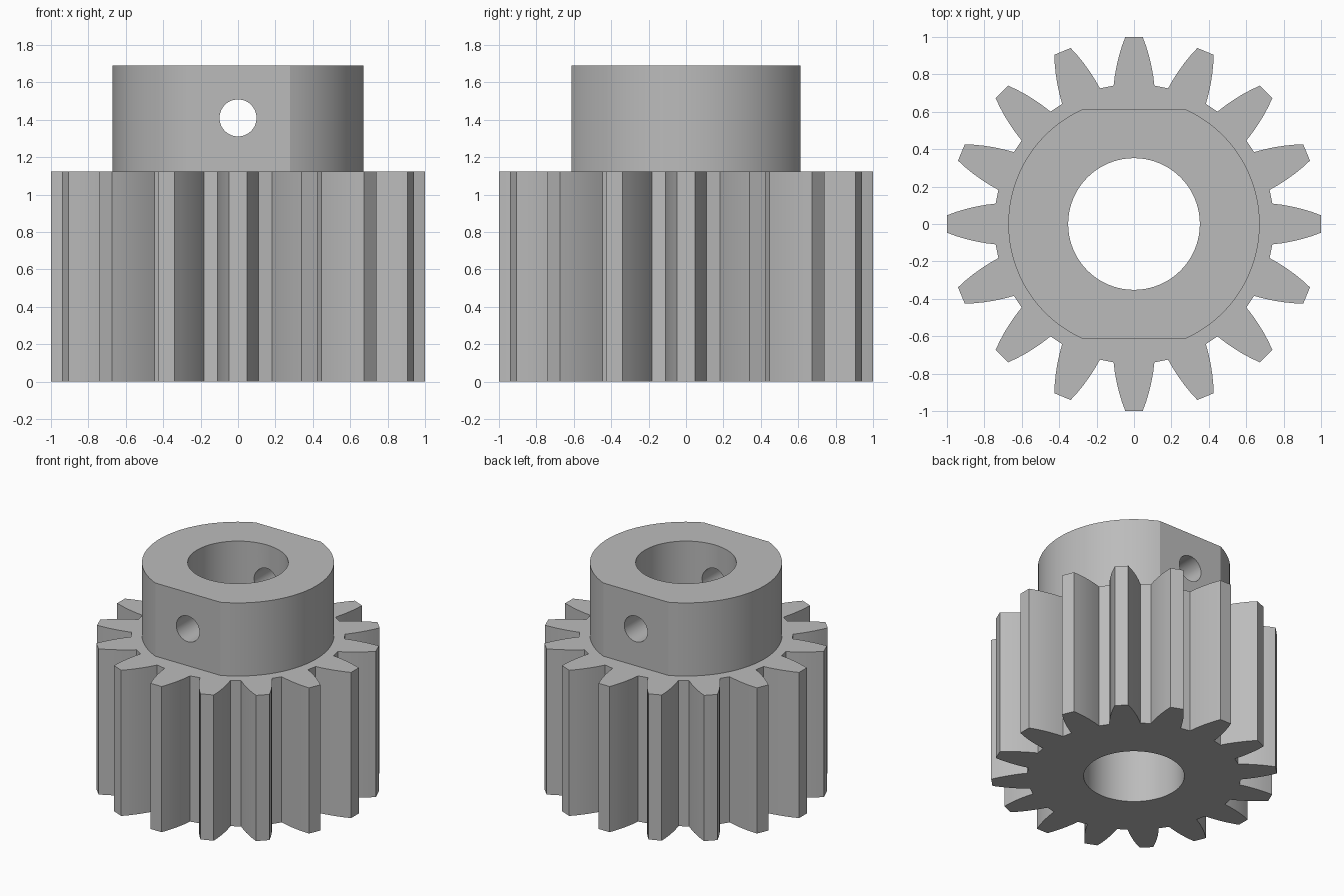
import bpy
import bmesh
from math import sin, cos, pi, radians, asin, sqrt
from mathutils import Matrix, Vector

TEETH = 16
GEAR_TOP = 1.125
HUB_TOP = 1.69
HUB_RADIUS = 0.672
FLAT_Y = 0.612
BORE_RADIUS = 0.352
SCREW_RADIUS = 0.099
SCREW_Z = 1.41

cube = bpy.data.objects.get("Cube")
if cube:
    bpy.data.objects.remove(cube, do_unlink=True)

steel = bpy.data.materials.new("grey steel")
steel.use_nodes = True
grey = (0.5, 0.5, 0.5, 1)
steel.diffuse_color = grey
steel.node_tree.nodes["Principled BSDF"].inputs["Base Color"].default_value = grey


def prism(name, outline, bottom, top):
    """Extrude a closed XY outline upwards."""
    bm = bmesh.new()
    base = bm.faces.new([bm.verts.new((x, y, bottom)) for x, y in outline])
    grown = bmesh.ops.extrude_face_region(bm, geom=[base])["geom"]
    verts = [v for v in grown if isinstance(v, bmesh.types.BMVert)]
    bmesh.ops.translate(bm, verts=verts, vec=(0, 0, top - bottom))
    bmesh.ops.recalc_face_normals(bm, faces=bm.faces)
    mesh = bpy.data.meshes.new(name)
    bm.to_mesh(mesh)
    bm.free()
    mesh.materials.append(steel)
    obj = bpy.data.objects.new(name, mesh)
    bpy.context.collection.objects.link(obj)
    return obj


def arc(radius, start, end, steps):
    angles = [start + (end - start) * i / steps for i in range(steps + 1)]
    return [(radius * cos(a), radius * sin(a)) for a in angles]


def combine(target, other, operation):
    """Apply a boolean and remove the helper."""
    other.hide_render = True
    mod = target.modifiers.new(operation.lower(), "BOOLEAN")
    mod.operation = operation
    mod.solver = "EXACT"
    mod.object = other
    bpy.context.view_layer.objects.active = target
    bpy.ops.object.modifier_apply(modifier=mod.name)
    bpy.data.objects.remove(other, do_unlink=True)


# Toothed body: one curved flank, mirrored and repeated round the axis
flank = [(0.74, 0.109), (0.79, 0.103), (0.845, 0.093),
         (0.9, 0.08), (0.95, 0.065), (0.999, 0.047)]
tooth = [(x, -y) for x, y in flank] + flank[::-1]
outline = []
for i in range(TEETH):
    turn = Matrix.Rotation(2 * pi * i / TEETH, 2)
    outline += [tuple(turn @ Vector(p)) for p in tooth]
pinion = prism("pinion_gear", outline, 0, GEAR_TOP)

# Hub: round collar with a flat on the front and the back
corner = asin(FLAT_Y / HUB_RADIUS)
right_side = arc(HUB_RADIUS, -corner, corner, 48)
hub = prism("hub", right_side + [(-x, -y) for x, y in right_side], GEAR_TOP / 2, HUB_TOP)
combine(pinion, hub, "UNION")

# Shaft bore through the full height
bore = prism("bore_cutter", arc(BORE_RADIUS, 0, 2 * pi, 96)[:-1], -0.5, HUB_TOP + 0.5)
combine(pinion, bore, "DIFFERENCE")

# Screw hole crossing the hub from flat to flat
screw = prism("screw_hole_cutter", arc(SCREW_RADIUS, 0, 2 * pi, 48)[:-1], -1, 1)
screw.data.transform(Matrix.Translation((0, 0, SCREW_Z)) @ Matrix.Rotation(pi / 2, 4, "X"))
combine(pinion, screw, "DIFFERENCE")

# Smooth round walls, crisp edges
bpy.ops.object.select_all(action="DESELECT")
pinion.select_set(True)
bpy.context.view_layer.objects.active = pinion
bpy.ops.object.shade_smooth_by_angle(angle=radians(20))
